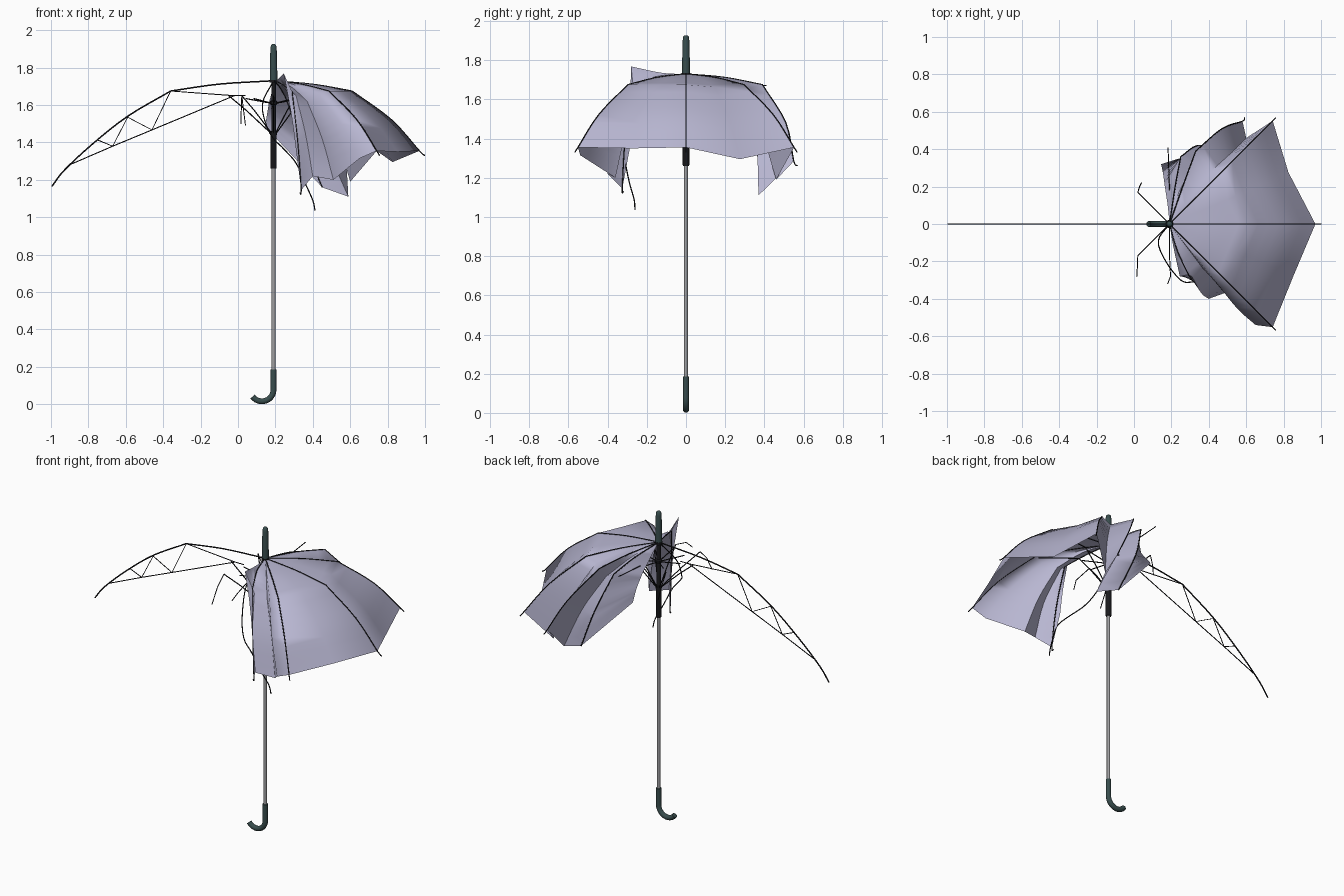
import bpy, bmesh, math
from mathutils import Vector as V
from mathutils.geometry import interpolate_bezier

if "Cube" in bpy.data.objects:
    bpy.data.objects.remove(bpy.data.objects["Cube"])

CX = 0.19  # the shaft axis


def mat(name, c):
    m = bpy.data.materials.new(name)
    m.diffuse_color = (*c, 1)
    m.use_nodes = True
    m.node_tree.nodes["Principled BSDF"].inputs["Base Color"].default_value = m.diffuse_color
    return m


FABRIC = mat("lavender_fabric", (0.48, 0.47, 0.64))
BLACK = mat("black_wire", (0.01, 0.01, 0.012))
GREEN = mat("dark_green", (0.04, 0.075, 0.075))
GREY = mat("grey_metal", (0.35, 0.35, 0.36))


def finish(ob, m, angle=50):
    ob.data.materials.append(m)
    bpy.ops.object.select_all(action='DESELECT')
    ob.select_set(True)
    bpy.context.view_layer.objects.active = ob
    if ob.type == 'CURVE':
        bpy.ops.object.convert(target='MESH')
    bpy.ops.object.shade_smooth_by_angle(angle=math.radians(angle))
    return ob


def wires(name, paths, r, m, res=2):
    """One tube object made of several polylines."""
    cu = bpy.data.curves.new(name, 'CURVE')
    cu.dimensions = '3D'
    cu.bevel_depth, cu.bevel_resolution, cu.use_fill_caps = r, res, True
    for p in paths:
        s = cu.splines.new('POLY')
        s.points.add(len(p) - 1)
        for q, co in zip(s.points, p):
            q.co = (*co, 1)
    ob = bpy.data.objects.new(name, cu)
    bpy.context.collection.objects.link(ob)
    return finish(ob, m)


def lathe(name, prof, m, n=16):
    """Closed solid of revolution round the shaft axis from (r, z) pairs."""
    bm = bmesh.new()
    rings = [[bm.verts.new((CX + r * math.cos(2 * math.pi * i / n), r * math.sin(2 * math.pi * i / n), z))
              for i in range(n)] for r, z in prof]
    for a, b in zip(rings, rings[1:]):
        for i in range(n):
            bm.faces.new((a[i], a[(i + 1) % n], b[(i + 1) % n], b[i]))
    bm.faces.new(rings[0][::-1])
    bm.faces.new(rings[-1])
    me = bpy.data.meshes.new(name)
    bm.to_mesh(me)
    ob = bpy.data.objects.new(name, me)
    bpy.context.collection.objects.link(ob)
    return finish(ob, m)


def smooth(pts, k=4):
    """Smooth path through the points."""
    p = [V(q) for q in pts]
    p = [2 * p[0] - p[1]] + p + [2 * p[-1] - p[-2]]
    out = []
    for i in range(1, len(p) - 2):
        h1, h2 = p[i] + (p[i + 1] - p[i - 1]) / 6, p[i + 1] - (p[i + 2] - p[i]) / 6
        out += interpolate_bezier(p[i], h1, h2, p[i + 1], k + 1)[:-1]
    return out + [p[-2]]


def kinked(pts, i=2):
    """Smooth path with a sharp joint at point i."""
    return smooth(pts[:i + 1])[:-1] + smooth(pts[i:])


# Shaft, runner, hub, collar and ferrule
lathe("shaft", [(0.01, 0.17), (0.01, 1.74)], GREY)
lathe("runner", [(0.015, 1.26), (0.017, 1.265), (0.017, 1.44), (0.019, 1.445), (0.019, 1.46)], BLACK)
lathe("upper_collar", [(0.012, 1.45), (0.012, 1.6), (0.02, 1.605), (0.02, 1.62), (0.012, 1.625), (0.012, 1.72)], BLACK)
lathe("hub", [(0.022, 1.72), (0.022, 1.735)], BLACK)
lathe("ferrule", [(0.02, 1.735), (0.02, 1.78), (0.017, 1.9), (0.014, 1.92), (0.007, 1.927)], GREEN)

# Hooked handle
hook = [(CX, 0, 0.185), (CX, 0, 0.08)]
hook += [(0.128 + 0.062 * math.cos(a), 0, 0.078 - 0.062 * math.sin(a))
         for a in [math.radians(12 * i) for i in range(1, 13)]]
wires("handle", [hook], 0.0155, GREEN, 4)

# Open side of the canopy: ribs at -45, 0 and 45 degrees with a panel seam between
HUB = (CX, 0, 1.73)
PROFILE = [(0.22, 1.71), (0.42, 1.675), (0.63, 1.522), (0.78, 1.355)]


def rib(deg):
    a = math.radians(deg)
    return [V((CX + r * math.cos(a), r * math.sin(a), z)) for r, z in PROFILE]


def panel_mid(a, b, drop):
    w = (0.1, 0.2, 0.6, 1.0)
    return [(p + q) / 2 + V((-drop * 0.5, 0, -drop)) * t for p, q, t in zip(a, b, w)]


RM, R0, RP = rib(-45), rib(0), rib(45)

# Crumpled fabric on the front side, working away from the -45 rib
FRONT = [
    [(0.29, -0.13, 1.712), (0.43, -0.30, 1.655), (0.55, -0.45, 1.50), (0.65, -0.54, 1.315)],
    [(0.28, -0.12, 1.70), (0.37, -0.24, 1.62), (0.45, -0.31, 1.42), (0.51, -0.36, 1.20)],
    [(0.25, -0.16, 1.715), (0.31, -0.28, 1.65), (0.36, -0.37, 1.45), (0.40, -0.40, 1.22)],
    [(0.23, -0.14, 1.715), (0.29, -0.27, 1.67), (0.32, -0.31, 1.40), (0.338, -0.325, 1.145)],
    [(0.21, -0.12, 1.735), (0.245, -0.28, 1.768), (0.285, -0.285, 1.55), (0.31, -0.285, 1.36)],
]
# Crumpled fabric on the back side, working away from the 45 rib
BACK = [
    [(0.30, 0.14, 1.71), (0.42, 0.29, 1.65), (0.52, 0.38, 1.45), (0.60, 0.46, 1.19)],
    [(0.26, 0.20, 1.712), (0.33, 0.39, 1.675), (0.47, 0.51, 1.48), (0.58, 0.55, 1.285)],
    [(0.24, 0.17, 1.70), (0.33, 0.32, 1.60), (0.47, 0.36, 1.37), (0.59, 0.37, 1.11)],
    [(0.22, 0.20, 1.70), (0.25, 0.36, 1.65), (0.34, 0.42, 1.42), (0.45, 0.40, 1.16)],
    [(0.18, 0.10, 1.67), (0.165, 0.20, 1.61), (0.155, 0.27, 1.55), (0.145, 0.32, 1.485)],
]
cols = FRONT[::-1] + [RM, panel_mid(RM, R0, 0.005), R0, panel_mid(R0, RP, 0.06), RP] + BACK

# Canopy: one thin sheet lofted between the columns
bm = bmesh.new()
top = bm.verts.new(HUB)
grid = [[bm.verts.new(p) for p in kinked([HUB] + list(c))[1:]] for c in cols]
for a, b in zip(grid, grid[1:]):
    bm.faces.new((top, a[0], b[0]))
    for i in range(len(a) - 1):
        bm.faces.new((a[i], a[i + 1], b[i + 1], b[i]))
me = bpy.data.meshes.new("canopy")
bm.to_mesh(me)
canopy = bpy.data.objects.new("canopy", me)
bpy.context.collection.objects.link(canopy)
finish(canopy, FABRIC, 60)


def tipped(c, tip):
    return kinked([HUB] + list(c) + [tip])


# Ribs that still carry the fabric, plus the bent loose rib
wires("canopy_ribs", [
    tipped(RM, (0.757, -0.567, 1.33)), tipped(R0, (1.0, 0, 1.33)), tipped(RP, (0.757, 0.567, 1.33)),
    tipped(FRONT[3], (0.33, -0.32, 1.13)), tipped(BACK[1], (0.59, 0.57, 1.262)),
    kinked([HUB] + BACK[3]),
    smooth([HUB, (0.13, -0.09, 1.60), (0.17, -0.20, 1.45), (0.25, -0.30, 1.36),
            (0.31, -0.31, 1.29), (0.36, -0.29, 1.18), (0.40, -0.265, 1.09), (0.412, -0.26, 1.035)]),
], 0.0032, BLACK)

# Bare arm on the left: outer rib and its wire truss
wires("bare_rib", [kinked([HUB, (-0.1, 0, 1.712), (-0.36, 0, 1.675), (-0.59, 0, 1.54),
                           (-0.78, 0, 1.39), (-0.93, 0, 1.25), (-0.995, 0, 1.165)])], 0.004, BLACK)
wires("bare_rib_truss", [
    [(0.04, 0, 1.65), (-0.02, 0, 1.65), (-0.46, 0, 1.467), (-0.67, 0, 1.38), (-0.89, 0, 1.285)],
    [(-0.02, 0, 1.65), (-0.36, 0, 1.675), (-0.46, 0, 1.467), (-0.59, 0, 1.535), (-0.67, 0, 1.38), (-0.755, 0, 1.415)],
], 0.0028, BLACK)


# Stretchers from the runner and collar, in all eight directions
def at(k, r, z):
    a = math.radians(45 * k)
    return (CX + r * math.cos(a), r * math.sin(a), z)


struts = []
for k in range(8):
    reach = 0.24 if k in (3, 4, 5) else 0.17
    struts.append([at(k, 0.015, 1.45), at(k, 0.6 * reach, 1.57), at(k, reach, 1.65)])
    struts.append([at(k, 0.015, 1.61), at(k, 0.15, 1.635)])
for k in (7, 0, 1):
    struts.append([at(k, 0.17, 1.65), at(k, 0.4, 1.665)])
wires("stretchers", struts, 0.0032, BLACK)

# Loose broken wires
wires("loose_wires", [
    [at(3, 0.24, 1.65), (0.03, 0.2, 1.57), (0.04, 0.22, 1.49)],
    [at(5, 0.24, 1.65), (0.018, -0.23, 1.59), (0.015, -0.28, 1.50)],
    [at(2, 0.17, 1.65), (0.182, 0.41, 1.672)],
    [at(6, 0.17, 1.65), (0.195, -0.28, 1.62), (0.18, -0.32, 1.58)],
], 0.0026, BLACK)
